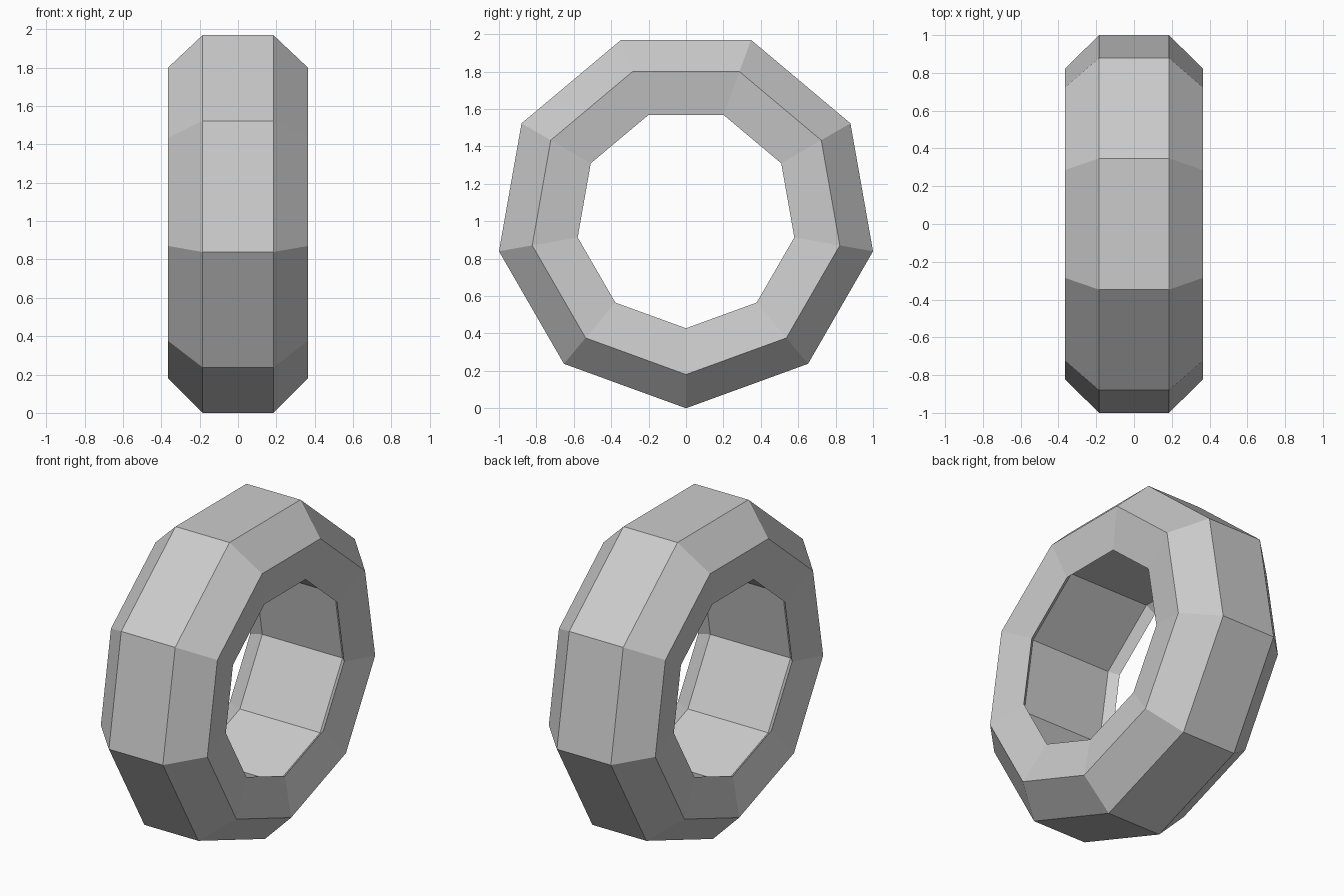
import bpy, bmesh, math

if "Cube" in bpy.data.objects:
    bpy.data.objects.remove(bpy.data.objects["Cube"])

SIDES = 9
R = 1.0154          # outer corner radius; the ring rests on one corner

# Half cross-section (x, radius): tread edge, shoulder, recessed hole rim, inner wall
half = [(0.185, R), (0.365, 0.835), (0.322, 0.588), (0.275, 0.64)]
profile = half + [(-x, r) for x, r in reversed(half)]

# Sweep the closed section around the x axis
bm = bmesh.new()
rings = []
for i in range(SIDES):
    a = math.radians(-90 + i * 360 / SIDES)
    rings.append([bm.verts.new((x, r * math.cos(a), R + r * math.sin(a)))
                  for x, r in profile])
n = len(profile)
for i in range(SIDES):
    p, q = rings[i], rings[(i + 1) % SIDES]
    for j in range(n):
        k = (j + 1) % n
        bm.faces.new((p[j], p[k], q[k], q[j]))
bmesh.ops.recalc_face_normals(bm, faces=bm.faces)

# Low-poly tyre
mesh = bpy.data.meshes.new("tyre")
bm.to_mesh(mesh)
bm.free()
bpy.context.collection.objects.link(bpy.data.objects.new("tyre", mesh))
